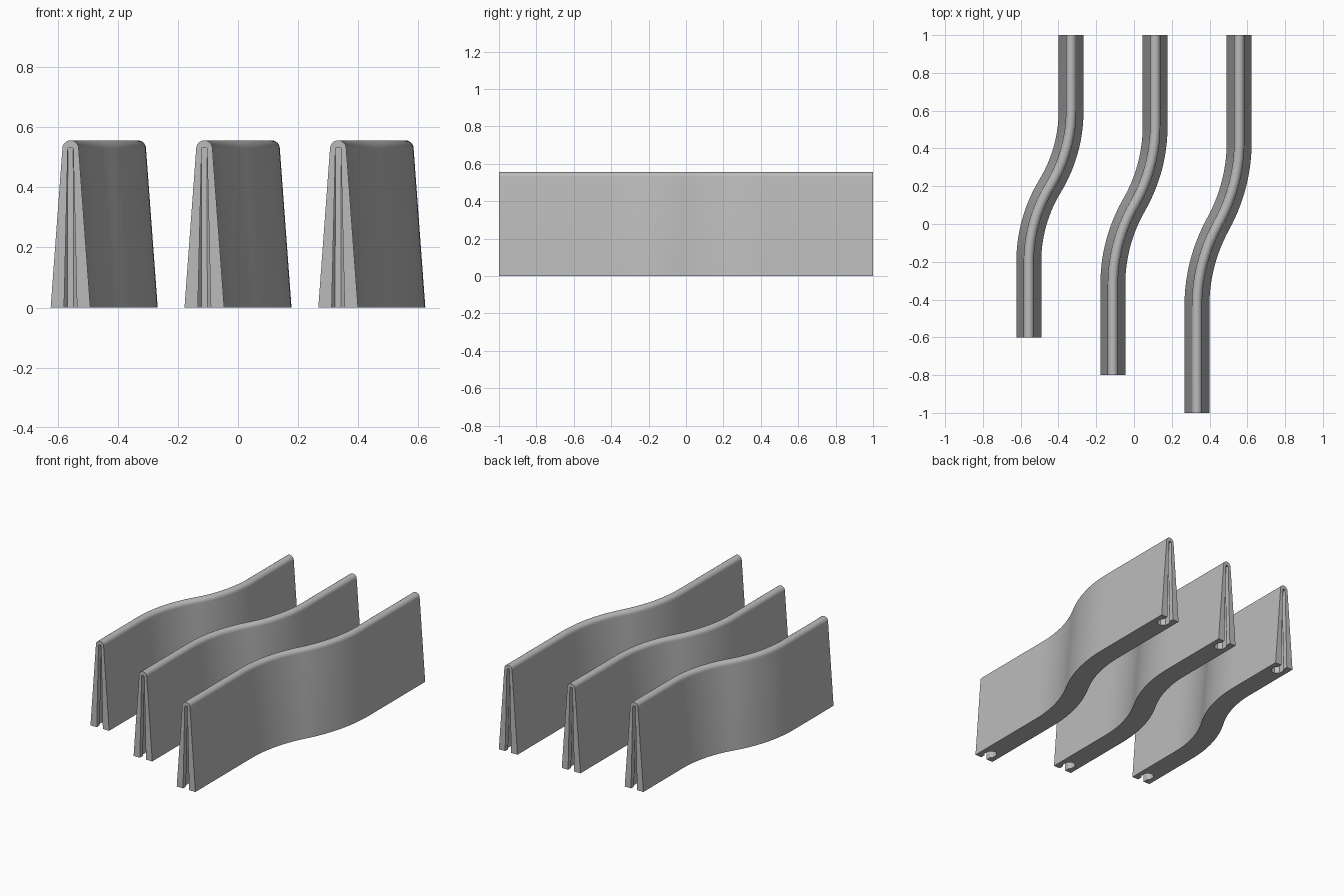
import bpy, bmesh, math

cube = bpy.data.objects.get("Cube")
if cube:
    bpy.data.objects.remove(cube, do_unlink=True)

# Single plain grey finish
grey = bpy.data.materials.new("plain_grey")
grey.use_nodes = True
colour = (0.5, 0.5, 0.5, 1)
grey.diffuse_color = colour
grey.node_tree.nodes["Principled BSDF"].inputs["Base Color"].default_value = colour

HEIGHT, CAP, FOOT = 0.556, 0.027, 0.066
SHIFT = 0.224      # sideways step of the S bend
SLOT_TOP = 0.53


def loft(name, rings):
    """Closed solid through equal-sized rings of points, capped at both ends."""
    bm = bmesh.new()
    loops = [[bm.verts.new(p) for p in ring] for ring in rings]
    for a, b in zip(loops, loops[1:]):
        for i in range(len(a)):
            j = (i + 1) % len(a)
            bm.faces.new((a[i], a[j], b[j], b[i]))
    bm.faces.new(loops[0])
    bm.faces.new(loops[-1])
    bmesh.ops.recalc_face_normals(bm, faces=bm.faces)
    mesh = bpy.data.meshes.new(name)
    bm.to_mesh(mesh)
    bm.free()
    mesh.materials.append(grey)
    obj = bpy.data.objects.new(name, mesh)
    bpy.context.collection.objects.link(obj)
    return obj


def wall_profile(steps=12):
    """Tapered section with a round top: (sideways, up)."""
    pts = [(FOOT, 0)]
    for i in range(steps + 1):
        a = math.pi * i / steps
        pts.append((CAP * math.cos(a), HEIGHT - CAP + CAP * math.sin(a)))
    return pts + [(-FOOT, 0)]


def s_path(x, y0, y1, half, steps=14):
    """Straight, two tangent arcs, straight: (x, y, heading from +y)."""
    mid = (y0 + y1) / 2
    turn = 2 * math.atan(SHIFT / 2 / half)
    radius = half / math.sin(turn)
    first = []
    for i in range(steps + 1):
        a = turn * i / steps
        first.append((x + radius * (1 - math.cos(a)), mid - half + radius * math.sin(a), a))
    second = [(2 * x + SHIFT - px, 2 * mid - py, a) for px, py, a in first[-2::-1]]
    return [(x, y0, 0)] + first + second + [(x + SHIFT, y1, 0)]


def slot_cutter(x, y, inward):
    """Keyhole slot: narrow mouth, wider chamber, tapering upward."""
    rings = []
    for z, mouth, chamber, back in ((-0.02, 0.022, 0.034, 0.010), (SLOT_TOP, 0.009, 0.016, 0.009)):
        side = [(mouth, -0.02), (mouth, 0.03), (chamber, 0.045), (chamber, 0.08), (back, 0.1)]
        plan = side + [(-w, d) for w, d in reversed(side)]
        rings.append([(x + w, y + inward * d, z) for w, d in plan])
    cutter = loft("slot_cutter", rings)
    cutter.hide_render = True
    return cutter


def build_wall(name, x, y0, half):
    rings = [[(px + s * math.cos(a), py - s * math.sin(a), z) for s, z in wall_profile()]
             for px, py, a in s_path(x, y0, 1, half)]
    wall = loft(name, rings)
    bpy.ops.object.select_all(action='DESELECT')
    bpy.context.view_layer.objects.active = wall
    wall.select_set(True)
    # Connector slot in each end
    for cutter in (slot_cutter(x, y0, 1), slot_cutter(x + SHIFT, 1, -1)):
        mod = wall.modifiers.new("end_slot", 'BOOLEAN')
        mod.operation = 'DIFFERENCE'
        mod.solver = 'EXACT'
        mod.object = cutter
        bpy.ops.object.modifier_apply(modifier=mod.name)
        bpy.data.objects.remove(cutter, do_unlink=True)
    bpy.ops.object.shade_smooth_by_angle(angle=math.radians(30))


# Three walls, each longer than the last
build_wall("right_wall", -0.557, -0.6, 0.4)
build_wall("middle_wall", -0.112, -0.8, 0.42)
build_wall("left_wall", 0.333, -1.0, 0.435)
